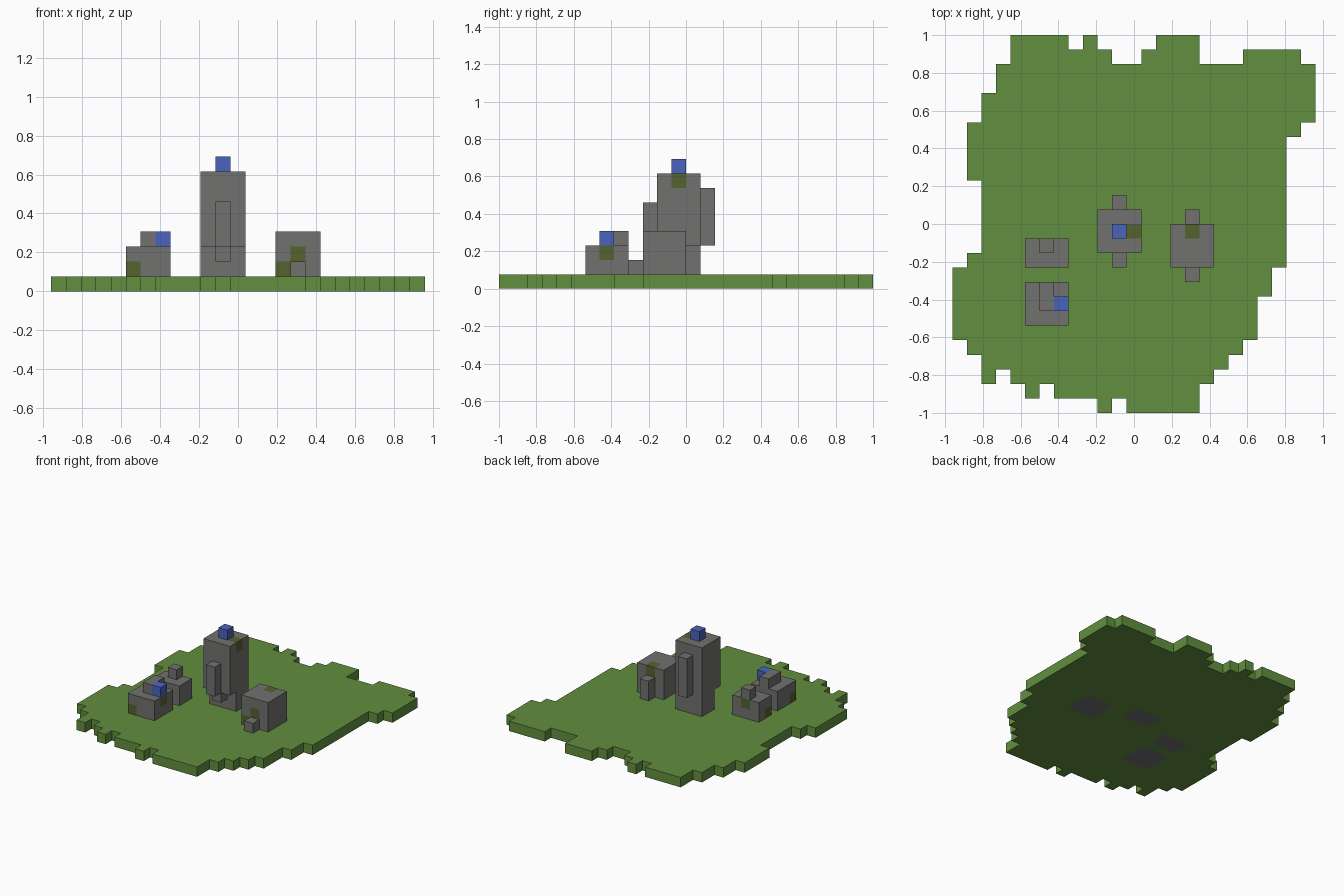
import bpy
import bmesh
from mathutils import Vector

cube = bpy.data.objects.get("Cube")
if cube:
    bpy.data.objects.remove(cube)

UNIT = 1 / 13
ORIGIN = Vector((-12.5, -13, 0))


def make_material(name, colour):
    mat = bpy.data.materials.new(name)
    mat.use_nodes = True
    mat.diffuse_color = (*colour, 1)
    mat.node_tree.nodes["Principled BSDF"].inputs["Base Color"].default_value = (*colour, 1)
    return mat


GRASS = make_material("grass green", (0.122, 0.275, 0.05))
STONE = make_material("stone grey", (0.165, 0.165, 0.163))
MOSS = make_material("moss olive", (0.093, 0.122, 0.03))
BLUE = make_material("roof blue", (0.068, 0.127, 0.51))


def box(x, y, z):
    """Set of grid cells filling three half-open ranges."""
    return {(i, j, k) for i in range(*x) for j in range(*y) for k in range(*z)}


# Terrain outline, from the back row to the front: repeat count, then column runs
TERRAIN_ROWS = [
    (1, (4, 8), (9, 10), (14, 17)),
    (1, (4, 11), (13, 17), (20, 24)),
    (2, (3, 25)),
    (2, (2, 25)),
    (1, (1, 24)),
    (3, (1, 23)),
    (5, (2, 23)),
    (1, (1, 23)),
    (2, (0, 22)),
    (3, (0, 21)),
    (1, (1, 20)),
    (1, (2, 19)),
    (1, (2, 3), (4, 18)),
    (1, (5, 6), (7, 17)),
    (1, (10, 11), (12, 17)),
]
terrain = set()
row = 26
for count, *runs in TERRAIN_ROWS:
    for _ in range(count):
        row -= 1
        for run in runs:
            terrain |= box(run, (row, row + 1), (0, 1))

# Tower: narrow foot, wide shaft, front and back buttresses, small ledge
tower = (box((10, 13), (12, 14), (0, 3)) | box((10, 13), (11, 14), (3, 8))
         | box((11, 12), (10, 11), (3, 6)) | box((11, 12), (14, 15), (3, 7))
         | {(11, 11, 2)})

# Large house with a front step and a back annex
large_house = (box((15, 18), (10, 13), (0, 4)) | {(16, 9, 1)}
               | box((16, 17), (13, 14), (1, 3)))

# Two small houses with roof blocks
front_house = box((5, 8), (6, 9), (0, 3)) | box((6, 7), (7, 9), (3, 4))
back_house = box((5, 8), (10, 12), (0, 3)) | {(6, 11, 3)}

tower_cap = {(11, 12, 8)}
house_cap = {(7, 7, 3)}

# Mossy stones set into the walls
moss = {(12, 12, 7), (16, 12, 3), (15, 10, 1), (16, 10, 2),
        (5, 6, 1), (7, 7, 2), (6, 11, 2), (5, 10, 1)}

houses = tower | large_house | front_house | back_house
terrain -= houses
solid = terrain | houses | tower_cap | house_cap


def build(name, cells, main):
    """Skin the outer faces of a group of cells."""
    bm = bmesh.new()
    corners = {}

    def vert(p):
        key = tuple(p)
        if key not in corners:
            corners[key] = bm.verts.new((Vector(p) + ORIGIN) * UNIT)
        return corners[key]

    for cell in sorted(cells):
        for axis in range(3):
            for side in (0, 1):
                near = list(cell)
                near[axis] += 2 * side - 1
                if tuple(near) in solid:
                    continue
                loop = []
                for a, b in ((0, 0), (1, 0), (1, 1), (0, 1)):
                    p = list(cell)
                    p[axis] += side
                    p[(axis + 1) % 3] += a
                    p[(axis + 2) % 3] += b
                    loop.append(vert(p))
                face = bm.faces.new(loop if side else loop[::-1])
                face.material_index = int(cell in moss)
    mesh = bpy.data.meshes.new(name)
    bm.to_mesh(mesh)
    bm.free()
    mesh.materials.append(main)
    if cells & moss:
        mesh.materials.append(MOSS)
    obj = bpy.data.objects.new(name, mesh)
    bpy.context.collection.objects.link(obj)


build("terrain", terrain, GRASS)
build("tower", tower, STONE)
build("large_house", large_house, STONE)
build("front_house", front_house, STONE)
build("back_house", back_house, STONE)
build("tower_cap", tower_cap, BLUE)
build("house_cap", house_cap, BLUE)
